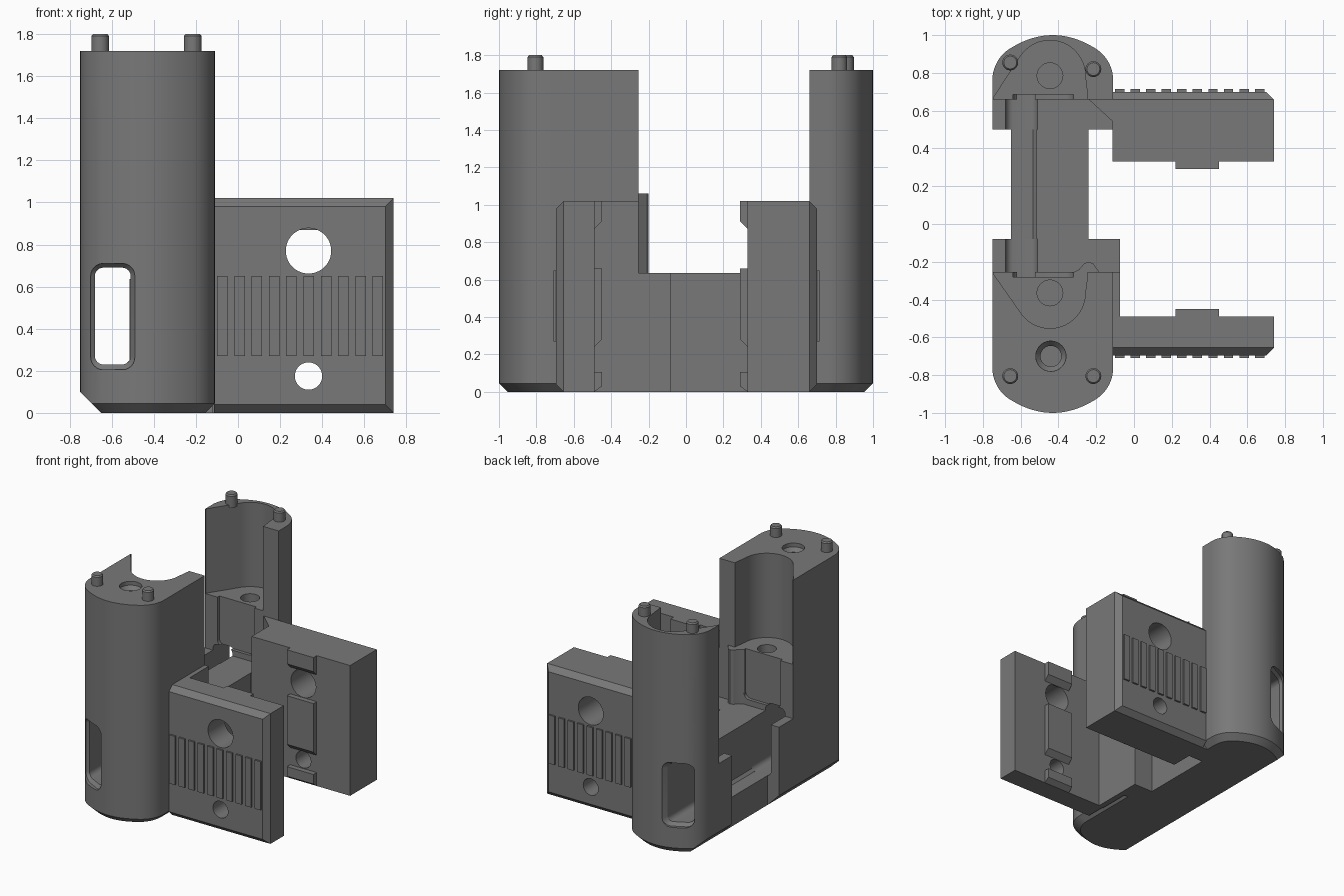
import bpy, bmesh, math
from mathutils import Vector

if "Cube" in bpy.data.objects:
    bpy.data.objects.remove(bpy.data.objects["Cube"])

grey = bpy.data.materials.new("mid_grey")
grey.diffuse_color = (0.19, 0.19, 0.19, 1)
grey.use_nodes = True
grey.node_tree.nodes["Principled BSDF"].inputs["Base Color"].default_value = grey.diffuse_color
AX = {'x': lambda a, b, t: (t, a, b), 'y': lambda a, b, t: (a, t, b), 'z': lambda a, b, t: (a, b, t)}


def loft(name, rings):
    """Closed solid through rings of equal point count."""
    bm = bmesh.new()
    vs = [[bm.verts.new(p) for p in r] for r in rings]
    n = len(vs[0])
    for a, b in zip(vs, vs[1:]):
        for i in range(n):
            bm.faces.new((a[i], a[(i + 1) % n], b[(i + 1) % n], b[i]))
    bm.faces.new(vs[0][::-1])
    bm.faces.new(vs[-1])
    bmesh.ops.recalc_face_normals(bm, faces=bm.faces)
    me = bpy.data.meshes.new(name)
    bm.to_mesh(me)
    bm.free()
    me.materials.append(grey)
    ob = bpy.data.objects.new(name, me)
    bpy.context.collection.objects.link(ob)
    return ob


def prism(name, pts, lo, hi, axis='z'):
    return loft(name, [[AX[axis](a, b, t) for a, b in pts] for t in (lo, hi)])


def box(name, x0, x1, y0, y1, z0, z1):
    return prism(name, [(x0, y0), (x1, y0), (x1, y1), (x0, y1)], z0, z1)


def arc(cx, cy, r, a0, a1, n=16):
    return [(cx + r * math.cos(math.radians(a0 + (a1 - a0) * i / n)),
             cy + r * math.sin(math.radians(a0 + (a1 - a0) * i / n))) for i in range(n + 1)]


def circle(cx, cy, r, n=40):
    return arc(cx, cy, r, 0, 360, n)[:-1]


def cut(ob, cutters):
    bpy.context.view_layer.objects.active = ob
    for c in cutters:
        m = ob.modifiers.new("cut", 'BOOLEAN')
        m.operation, m.solver, m.object = 'DIFFERENCE', 'EXACT', c
        bpy.ops.object.modifier_apply(modifier=m.name)


def rounded_rect(x0, x1, z0, z1, r):
    return (arc(x1 - r, z1 - r, r, 0, 90, 6) + arc(x0 + r, z1 - r, r, 90, 180, 6)
            + arc(x0 + r, z0 + r, r, 180, 270, 6) + arc(x1 - r, z0 + r, r, 270, 360, 6))


CX, HW, TOP, SHELF, DECK = -0.43, 0.32, 1.72, 1.06, 0.635
helpers = []


def helper(ob):
    ob.hide_render = True
    helpers.append(ob)
    return ob


# Cable slot through both columns, flared at the curved outer faces
small, big = rounded_rect(-0.68, -0.51, 0.23, 0.69, 0.04), rounded_rect(-0.7, -0.49, 0.205, 0.71, 0.06)
slot = helper(prism("slot_cutter", small, -1.2, 1.2, 'y'))
flares = {}
for s in (-1, 1):
    def at(ring, d):
        return [(x, s * (0.88 + 0.525 * (x + 0.7) + d), z) for x, z in ring]
    flares[s] = helper(loft("flare_cutter", [at(big, 0.12), at(big, 0.0), at(small, -0.025)]))
edge = helper(prism("edge_cutter", [(-0.77, 0.12), (-0.77, -0.02), (-0.63, -0.02)], -1.2, 1.2, 'y'))


def column(name, s, y_in, hole_y):
    """Tall rounded column; s is -1 at the front and 1 at the back."""
    half = arc(HW - 0.2, 0.76, 0.2, 0, 62, 10)
    x_end, y_end = half[-1]
    half += [(x_end * (1 - i / 8), 1 - (1 - y_end) * (1 - i / 8) ** 2) for i in range(1, 9)]
    half = [(HW, abs(y_in))] + half
    pts = half + [(-x, y) for x, y in half[-2::-1]]
    k, d = (HW - 0.045) / HW, 1 - abs(y_in)
    foot = [(CX + x * k, s * (abs(y_in) + (y - abs(y_in)) * (d - 0.045) / d), 0) for x, y in pts]
    ob = loft(name, [foot] + [[(CX + x, s * y, z) for x, y in pts] for z in (0.045, TOP)])
    # U-shaped pocket with a flared left side, standing on the shelf
    u = arc(-0.445, abs(hole_y), 0.187, 0, 148, 30)
    e = abs(y_in)
    u = [(-0.245, e - 0.02), (-0.245, e + 0.015)] + u + [(-0.742, e + 0.012), (-0.742, e - 0.02)]
    pocket = helper(prism("pocket_cutter", [(x, s * y) for x, y in u], SHELF, 2))
    well = helper(prism("well_cutter", circle(-0.445, hole_y, 0.068), 0.8, 1.2))
    # Contact recess below the shelf
    rec = rounded_rect(-0.64, -0.32, 0.68, 1.2, 0.05)
    recess = helper(prism("recess_cutter", rec, y_in - 0.025, y_in + 0.025, 'y'))
    cut(ob, [pocket, well, recess, slot, flares[s], edge])
    return ob


front_column = column("front_column", -1, -0.255, -0.365)
column("back_column", 1, 0.66, 0.785)

# Countersunk screw hole in the front column top
screw = helper(loft("screw_cutter", [[(x, y, z) for x, y in circle(-0.44, -0.7, r)]
                                     for r, z in ((0.055, 1.2), (0.055, 1.66), (0.08, 1.69), (0.08, 1.8))]))
cut(front_column, [screw])

# Locating pins
for i, (x, y) in enumerate([(-0.655, -0.805), (-0.215, -0.805), (-0.655, 0.855), (-0.215, 0.82)]):
    loft(f"pin_{i + 1}", [[(a, b, z) for a, b in circle(x, y, r, 24)]
                          for r, z in ((0.042, TOP - 0.02), (0.042, 1.79), (0.034, 1.8))])

# Bridge between columns, with the open cable channel on its left
prism("bridge", [(-0.65, 0), (-0.24, 0), (-0.24, DECK), (-0.515, DECK), (-0.515, 0.25),
                 (-0.535, 0.23), (-0.65, 0.23)], -0.08, 0.5, 'y')
for name, x1, y0, y1 in (("front_flange", -0.075, -0.255, -0.08), ("back_flange", -0.11, 0.5, 0.66)):
    f = box(name, -0.75, x1, y0, y1, 0, DECK)
    open_top = helper(box("open_cutter", -0.68, -0.51, -1, 1, 0.5, 0.8))
    cut(f, [slot, open_top, edge])

# Guide rib on the front column, and corner fillers
prism("guide_rib", [(-0.33, -0.26), (-0.29, -0.24), (-0.265, -0.21), (-0.24, -0.2),
                    (-0.215, -0.21), (-0.18, -0.26)], DECK - 0.02, SHELF)
box("front_filler", -0.12, -0.075, -0.5, -0.255, 0, 1.02)
prism("back_filler", [(-0.24, 0.66), (-0.11, 0.54), (-0.11, 0.66)], DECK - 0.02, 1.02)


def arm(name, s, y_in, y_out):
    """Side plate with bevelled outer rim, holes, grip ribs and inner lugs."""
    ob = box(name, -0.113, 0.74, min(y_in, y_out), max(y_in, y_out), 0, 1.02)
    bm = bmesh.new()
    bm.from_mesh(ob.data)
    rim = [e for e in bm.edges if all(abs(v.co.y - y_out) < 1e-4 for v in e.verts)
           and max(v.co.x for v in e.verts) > 0]
    bmesh.ops.bevel(bm, geom=rim, offset=0.04, segments=1, affect='EDGES')
    bm.to_mesh(ob.data)
    bm.free()
    holes = [helper(prism("hole_cutter", circle(0.335, z, r), -1.2, 1.2, 'y'))
             for z, r in ((0.77, 0.108), (0.175, 0.065))]
    cut(ob, holes)
    for i in range(10):
        x = -0.1 + i * 0.0822
        a, b = sorted((y_out - s * 0.01, y_out + s * 0.014))
        box(f"{name}_grip_rib_{i + 1}", x, x + 0.05, a, b, 0.27, 0.65)
    f, b = y_in - s * 0.04, y_in + s * 0.01
    for part, z in (("top", (0.87, 0.91, 1.02, 1.02)), ("middle", (0.24, 0.28, 0.66, 0.66)),
                    ("bottom", (0, 0.03, 0.105, 0.105))):
        prism(f"{name}_{part}_lug", [(b, z[0]), (y_in, z[0]), (f, z[1]), (f, z[2]), (b, z[3])],
              0.22, 0.45, 'x')


arm("front_arm", -1, -0.49, -0.695)
arm("back_arm", 1, 0.33, 0.70)

# Clear the cutters and shade
for h in helpers:
    bpy.data.objects.remove(h)
for ob in bpy.data.objects:
    ob.select_set(True)
    bpy.context.view_layer.objects.active = ob
bpy.ops.object.shade_smooth_by_angle(angle=math.radians(28))
